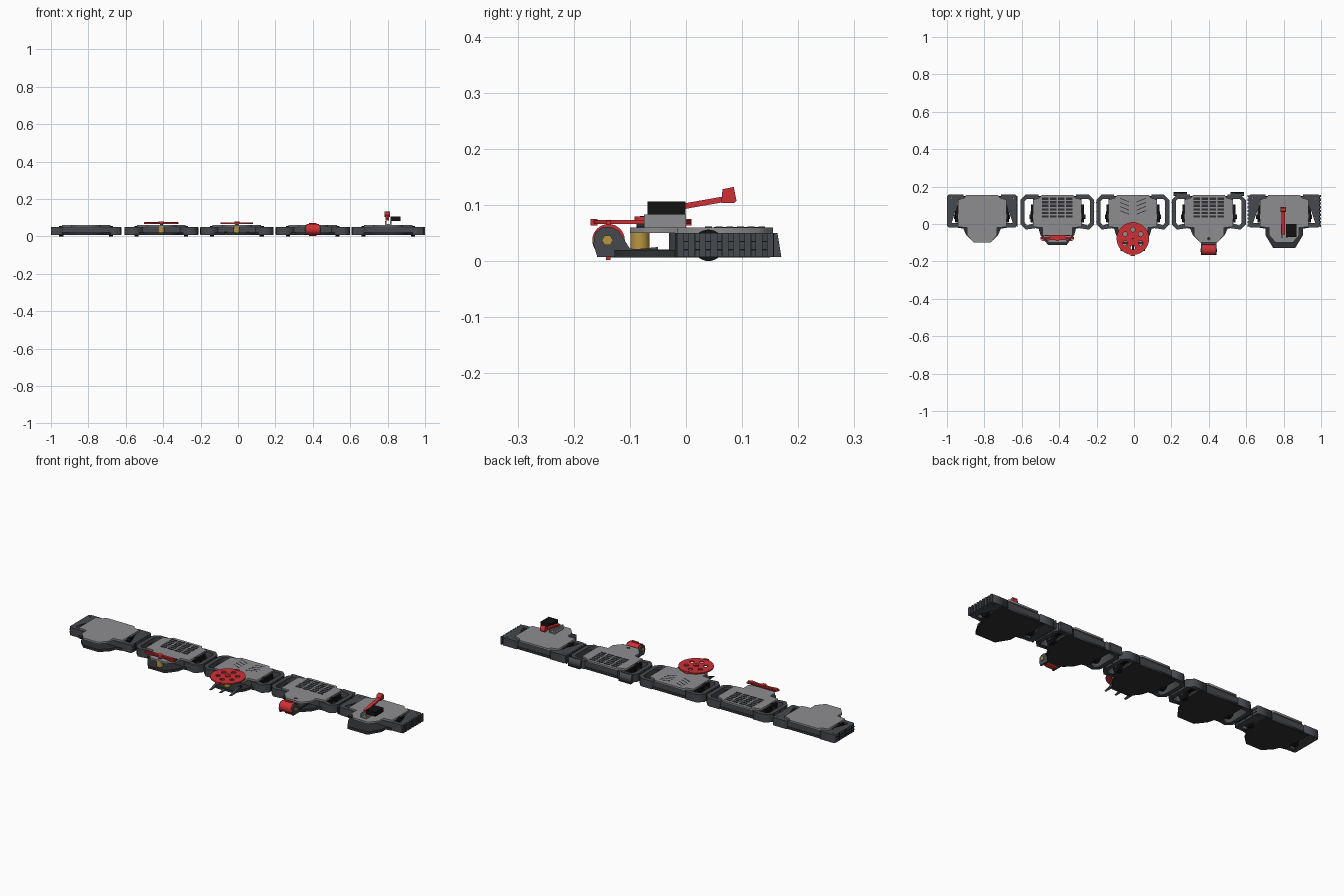
import bpy, bmesh, math
from mathutils import Matrix, Vector

if "Cube" in bpy.data.objects:
    bpy.data.objects.remove(bpy.data.objects["Cube"])


def material(name, rgb):
    m = bpy.data.materials.new(name)
    m.use_nodes = True
    m.diffuse_color = (*rgb, 1)
    m.node_tree.nodes["Principled BSDF"].inputs["Base Color"].default_value = (*rgb, 1)
    return m


GREY = material("light grey", (0.27, 0.27, 0.28))
SLATE = material("slate", (0.06, 0.066, 0.075))
DARK = material("charcoal", (0.028, 0.03, 0.033))
BLACK = material("black", (0.006, 0.006, 0.006))
RED = material("red", (0.62, 0.03, 0.035))
GOLD = material("brass", (0.48, 0.3, 0.05))

# Maps a drawn profile from (x, y, depth) to (y, z, x)
SIDE = Matrix(((0, 0, 1), (1, 0, 0), (0, 1, 0))).to_4x4()


def finish(name, bm, mat, at, smooth=False):
    mesh = bpy.data.meshes.new(name)
    bmesh.ops.remove_doubles(bm, verts=bm.verts, dist=1e-5)
    bmesh.ops.recalc_face_normals(bm, faces=bm.faces)
    bm.to_mesh(mesh)
    bm.free()
    mesh.materials.clear()
    mesh.materials.append(mat)
    ob = bpy.data.objects.new(name, mesh)
    ob.location = (at, 0, 0)
    bpy.context.collection.objects.link(ob)
    if smooth:
        bpy.ops.object.select_all(action="DESELECT")
        ob.select_set(True)
        bpy.context.view_layer.objects.active = ob
        bpy.ops.object.shade_smooth_by_angle(angle=math.radians(35))
    return ob


def plate(name, loops, lo, hi, mat, at, matrix=None):
    """Extrude an outline; any further loops become holes."""
    cu = bpy.data.curves.new(name, "CURVE")
    cu.dimensions, cu.fill_mode, cu.extrude = "2D", "BOTH", (hi - lo) / 2
    for loop in loops:
        s = cu.splines.new("POLY")
        s.points.add(len(loop) - 1)
        for p, (x, y) in zip(s.points, loop):
            p.co = (x, y, 0, 1)
        s.use_cyclic_u = True
    helper = bpy.data.objects.new(name, cu)
    bpy.context.collection.objects.link(helper)
    mesh = bpy.data.meshes.new_from_object(helper.evaluated_get(bpy.context.evaluated_depsgraph_get()))
    bpy.data.objects.remove(helper)
    bm = bmesh.new()
    bm.from_mesh(mesh)
    bpy.data.meshes.remove(mesh)
    bm.transform(Matrix.Translation((0, 0, (lo + hi) / 2)))
    if matrix:
        bm.transform(matrix)
    return finish(name, bm, mat, at)


def box(name, x, y, z, mat, at, tilt=0):
    bm = bmesh.new()
    mid = Vector([(a + b) / 2 for a, b in (x, y, z)])
    size = [b - a for a, b in (x, y, z)]
    bmesh.ops.create_cube(bm, size=1, matrix=Matrix.Translation(mid)
                          @ Matrix.Rotation(tilt, 4, "X") @ Matrix.Diagonal((*size, 1)))
    return finish(name, bm, mat, at)


def cylinder(name, centre, r, depth, axis, mat, at, n=32):
    bm = bmesh.new()
    turn = Matrix.Rotation(math.pi / 2, 4, "Y") if axis == "X" else Matrix()
    bmesh.ops.create_cone(bm, cap_ends=True, segments=n, radius1=r, radius2=r, depth=depth,
                          matrix=Matrix.Translation(centre) @ turn)
    return finish(name, bm, mat, at, True)


def circle(cx, cy, r, n=32):
    return [(cx + r * math.cos(2 * math.pi * i / n), cy + r * math.sin(2 * math.pi * i / n)) for i in range(n)]


def mirrored(half):
    return half + [(-x, y) for x, y in reversed(half)]


def chassis(at, rounded, width, tip):
    outline = mirrored([(0.085, 0.155), (0.095, 0.14), (0.13, 0.13), (0.13, -0.015),
                        (0.08, -0.02), (0.08, -0.06), (0.045, -0.1)])
    plate("top_plate", [outline], 0.05, 0.06, GREY, at)
    base = mirrored([(0.13, 0.15), (0.13, -0.02), (0.1, -0.025), (tip[0] + 0.04, -0.06), tip])
    plate("base_plate", [base], 0.006, 0.02, DARK, at)
    box("body_core", (-0.12, 0.12), (-0.02, 0.148), (0.008, 0.05), SLATE, at)
    # Side guards with open wheel wells
    w, c = width, 0.028 if rounded else 0.008
    for s in (1, -1):
        back, front = 0.157, -0.03 if rounded else -0.018
        outer = [(0.1, back), (w - c, back), (w, back - c), (w, front + c), (w - c, front), (0.1, -0.02)]
        t = 0.022
        inner = [(0.122, back - t), (w - c - 0.006, back - t), (w - t, back - c - 0.006),
                 (w - t, front + c + 0.01), (w - c - 0.006, front + t), (0.122, 0.005)]
        plate("side_guard", [[(s * x, y) for x, y in lp] for lp in (outer, inner)], 0.007, 0.05, SLATE, at)
        for y in (0.015, 0.065, 0.115):
            box("guard_seam", sorted((s * (w - 0.001), s * (w + 0.001))), (y - 0.002, y + 0.002),
                (0.01, 0.047), BLACK, at)
        cylinder("wheel", (s * 0.133, 0.04, 0.028), 0.028, 0.022, "X", BLACK, at)
        cylinder("wheel_hub", (s * 0.146, 0.04, 0.028), 0.012, 0.008, "X", DARK, at, 16)
        box("well_trim", sorted((s * 0.124, s * 0.142)), (0.008, 0.105), (0.03, 0.05), BLACK, at)


def vents(at):
    # Four columns of louvres
    for col in range(4):
        x = (col - 1.5) * 0.043
        for row in range(6):
            y = 0.04 + row * 0.019
            box("vent_slot", (x - 0.017, x + 0.017), (y - 0.006, y + 0.006), (0.059, 0.0612), DARK, at)


def motor(at):
    cylinder("weapon_motor", (0, -0.082, 0.036), 0.017, 0.03, "Z", GOLD, at)
    cylinder("motor_shaft", (0, -0.08, 0.062), 0.008, 0.03, "Z", DARK, at, 16)


C1, C2, C3, C4, C5 = -0.812, -0.41, -0.006, 0.4, 0.803
chassis(C1, False, 0.187, (0.045, -0.098))
chassis(C2, True, 0.197, (0.05, -0.112))
chassis(C3, True, 0.195, (0.05, -0.11))
chassis(C4, True, 0.198, (0.045, -0.1))
chassis(C5, False, 0.19, (0.06, -0.127))

# Spinning bar
vents(C2)
motor(C2)
bar = mirrored([(0.09, -0.06), (0.04, -0.066), (0.04, -0.086), (0.075, -0.092), (0.093, -0.082)])
plate("spinner_bar", [bar], 0.067, 0.074, RED, C2)
cylinder("bar_hub", (0, -0.077, 0.074), 0.014, 0.01, "Z", RED, C2, 24)
box("bar_spine", (-0.09, 0.09), (-0.08, -0.07), (0.067, 0.077), RED, C2)

# Spinning disc with holes, teeth and lower forks
motor(C3)
holes = [circle(0.048 * math.cos(a), -0.078 + 0.048 * math.sin(a), 0.012, 20)
         for a in [math.pi / 6 + i * math.pi / 3 for i in range(6)]]
plate("spinner_disc", [circle(0, -0.078, 0.087, 48)] + holes, 0.066, 0.073, RED, C3)
cylinder("disc_hub", (0, -0.078, 0.074), 0.014, 0.01, "Z", RED, C3, 24)
cylinder("disc_bolt", (0, -0.078, 0.079), 0.004, 0.002, "Z", BLACK, C3, 12)
for y in (-0.164, 0.004):
    box("disc_tooth", (-0.012, 0.012), (y - 0.006, y + 0.006), (0.063, 0.075), RED, C3)
for x in (-0.06, 0, 0.06):
    fork = [(-0.05, 0.007), (-0.145, 0.006), (-0.1, 0.02), (-0.05, 0.025)]
    plate("front_fork", [fork], x - 0.006, x + 0.006, SLATE, C3, SIDE)
for s in (1, -1):
    for row in range(4):
        y = 0.05 + row * 0.022
        slot = [(s * 0.02, y), (s * 0.07, y + 0.02), (s * 0.07, y + 0.024), (s * 0.02, y + 0.004)]
        plate("slanted_slot", [slot], 0.059, 0.0606, DARK, C3)

# Spinning drum between two arms
vents(C4)
plate("drum_floor", [[(-0.04, -0.02), (-0.04, -0.11), (0.04, -0.11), (0.04, -0.02)]], 0.007, 0.02, SLATE, C4)
arm = [(-0.02, 0.007), (-0.158, 0.007), (-0.165, 0.03), (-0.162, 0.05), (-0.15, 0.06),
       (-0.135, 0.061), (-0.12, 0.054), (-0.1, 0.022), (-0.02, 0.02)]
for s in (1, -1):
    plate("drum_arm", [arm], s * 0.037 - 0.004, s * 0.037 + 0.004, SLATE, C4, SIDE)
    cylinder("axle_bolt", (s * 0.042, -0.14, 0.037), 0.01, 0.004, "X", GOLD, C4, 6)
    # Sloped rear bumpers
    bumper = [(0.15, 0.007), (0.17, 0.007), (0.163, 0.05), (0.15, 0.05)]
    plate("rear_bumper", [bumper], s * 0.152 - 0.036, s * 0.152 + 0.036, SLATE, C4, SIDE)
cylinder("drum", (0, -0.138, 0.037), 0.029, 0.066, "X", RED, C4)
for z in (0.0055, 0.068):
    box("drum_tooth", (-0.02, 0.02), (-0.143, -0.135), (z - 0.004, z + 0.004), RED, C4)
cylinder("plate_bolt", (0, -0.078, 0.0605), 0.009, 0.002, "Z", DARK, C4, 16)

# Swinging hammer with servo
for x in (-0.014, 0.014):
    box("hammer_bracket", (x - 0.004, x + 0.004), (-0.075, 0), (0.06, 0.083), GREY, C5)
box("bracket_floor", (-0.018, 0.018), (-0.075, 0), (0.06, 0.066), GREY, C5)
box("servo", (0.012, 0.067), (-0.069, -0.001), (0.083, 0.106), BLACK, C5)
box("hammer_arm", (-0.014, 0.004), (-0.055, 0.075), (0.095, 0.105), RED, C5, math.radians(10))
hammer = [(0.063, 0.103), (0.086, 0.103), (0.09, 0.107), (0.085, 0.132), (0.065, 0.128)]
plate("hammer_head", [hammer], -0.019, 0.009, RED, C5, SIDE)

# Ribbed outer guards and horizontal seams on the end machines
for at, w in ((C1, 0.187), (C5, 0.19)):
    for s in (1, -1):
        for i in range(9):
            y = -0.01 + i * 0.02
            if at == C5:
                box("guard_rib", sorted((s * w, s * (w + 0.007))), (y - 0.006, y + 0.006), (0.007, 0.05), SLATE, at)
        for z in (0.02, 0.035):
            box("guard_line", sorted((s * w, s * (w + 0.002))), (-0.015, 0.15), (z - 0.001, z + 0.001), BLACK, at)
